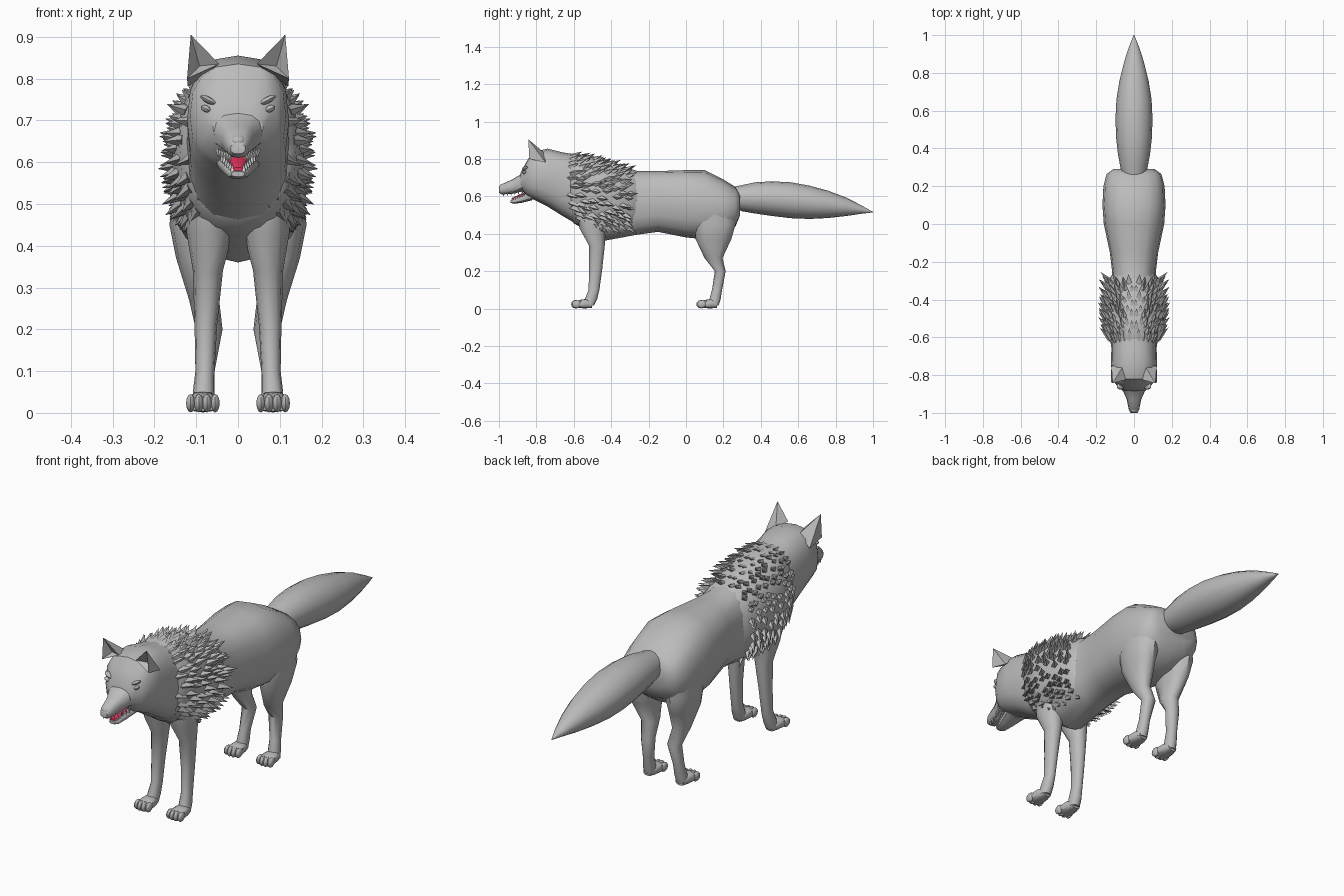
import bpy, bmesh, math, random
from mathutils import Vector, Matrix

random.seed(4)
if "Cube" in bpy.data.objects:
    bpy.data.objects.remove(bpy.data.objects["Cube"], do_unlink=True)


def material(name, r, g, b):
    m = bpy.data.materials.new(name)
    m.use_nodes = True
    m.diffuse_color = (r, g, b, 1)
    m.node_tree.nodes["Principled BSDF"].inputs["Base Color"].default_value = (r, g, b, 1)
    return m


FUR = material("grey fur", 0.5, 0.5, 0.5)
TONGUE = material("pink tongue", 0.8, 0.03, 0.1)
TOOTH = material("white teeth", 0.85, 0.85, 0.85)


def finish(name, bm, mat=FUR, mirror=False, angle=40):
    bmesh.ops.recalc_face_normals(bm, faces=bm.faces)
    mesh = bpy.data.meshes.new(name)
    bm.to_mesh(mesh)
    bm.free()
    mesh.materials.append(mat)
    ob = bpy.data.objects.new(name, mesh)
    bpy.context.collection.objects.link(ob)
    bpy.ops.object.select_all(action="DESELECT")
    ob.select_set(True)
    bpy.context.view_layer.objects.active = ob
    bpy.ops.object.shade_smooth_by_angle(angle=math.radians(angle))
    if mirror:
        ob.modifiers.new("Mirror", "MIRROR").use_mirror_merge = False
    return ob


def ring_point(t, power):
    c, s = math.cos(t), math.sin(t)
    return (math.copysign(abs(c) ** (2 / power), c), math.copysign(abs(s) ** (2 / power), s))


def loft(bm, rings, upright, sides=12, power=2.0):
    """Skin rings of (x, y, z, half width, half depth)."""
    loops = []
    for x, y, z, a, b in rings:
        loop = []
        for i in range(sides):
            u, v = ring_point(math.tau * i / sides, power)
            offset = (a * u, b * v, 0) if upright else (a * u, 0, b * v)
            loop.append(bm.verts.new(Vector((x, y, z)) + Vector(offset)))
        loops.append(loop)
    for p, q in zip(loops, loops[1:]):
        for i in range(sides):
            j = (i + 1) % sides
            bm.faces.new((p[i], p[j], q[j], q[i]))
    bm.faces.new(loops[0])
    bm.faces.new(loops[-1])


def along(profile):
    """Turn (y, bottom, top, half width) into rings."""
    return [(0, y, (lo + hi) / 2, w, (hi - lo) / 2) for y, lo, hi, w in profile]


def blob(bm, centre, size, turn=0):
    m = (Matrix.Translation(centre) @ Matrix.Rotation(turn, 4, "Y")
         @ Matrix.Diagonal((*size, 1)))
    bmesh.ops.create_uvsphere(bm, u_segments=10, v_segments=6, radius=1, matrix=m)


def tube(name, profile, sides=12, power=2.0, mat=FUR):
    bm = bmesh.new()
    loft(bm, along(profile), False, sides, power)
    return finish(name, bm, mat)


# Head, neck and trunk in one skin
tube("body", [
    (-.885, .64, .725, .06), (-.85, .60, .79, .095), (-.82, .585, .835, .115),
    (-.74, .545, .855, .122), (-.66, .495, .835, .12), (-.565, .44, .82, .125),
    (-.45, .36, .80, .125), (-.26, .395, .735, .115), (-.15, .41, .735, .128),
    (0, .38, .74, .16), (.1, .37, .74, .167), (.2, .39, .69, .162),
    (.265, .44, .65, .145), (.29, .5, .61, .11)], 16, 2.5)

# Muzzle, jaw and mouth
tube("muzzle", [(-1, .62, .645, .018), (-.985, .61, .665, .027), (-.93, .613, .69, .038),
                (-.88, .625, .72, .06), (-.84, .63, .76, .085)], 12, 2.5)
tube("lower_jaw", [(-.937, .565, .578, .016), (-.92, .56, .585, .025),
                   (-.88, .565, .607, .037), (-.82, .58, .63, .055)], 12, 2.5)
tube("tongue", [(-.932, .578, .588, .012), (-.91, .58, .602, .021),
                (-.86, .59, .622, .03)], 10, 2, TONGUE)
bm = bmesh.new()
blob(bm, (0, -.982, .65), (.02, .018, .015))
finish("nose", bm)

# Teeth: upper row points down, lower row points up
bm = bmesh.new()
for i in range(6):
    f = i / 5
    for x, y, z, flip in ((.018 + .03 * f, -.975 + .1 * f, .608 + .012 * f, math.pi),
                          (.014 + .024 * f, -.928 + .06 * f, .588 + .025 * f, 0)):
        bmesh.ops.create_cone(
            bm, segments=5, radius1=.006, radius2=0, depth=.022, cap_ends=True,
            matrix=Matrix.Translation((x, y, z)) @ Matrix.Rotation(flip, 4, "X"))
finish("teeth", bm, TOOTH, True)

# Eyes under heavy brows
bm = bmesh.new()
blob(bm, (.077, -.864, .728), (.014, .012, .008), -.5)
finish("eye", bm, FUR, True)
bm = bmesh.new()
blob(bm, (.07, -.858, .748), (.024, .018, .008), -.5)
finish("brow", bm, FUR, True)

# Ears with a hollow front
bm = bmesh.new()
tip, inner, outer, back_out, back_in, hollow = [bm.verts.new(p) for p in (
    (.113, -.843, .905), (.045, -.825, .835), (.122, -.838, .80),
    (.12, -.75, .78), (.06, -.755, .83), (.092, -.805, .83))]
for face in ((tip, inner, hollow), (tip, hollow, outer), (inner, outer, hollow),
             (tip, outer, back_out), (tip, back_out, back_in), (tip, back_in, inner),
             (inner, back_in, back_out, outer)):
    bm.faces.new(face)
finish("ear", bm, FUR, True, 30)

# Mane: a thick collar covered in swept-back tufts
mane = [(-.625, .50, .822, .115), (-.6, .455, .83, .14), (-.5, .40, .815, .158),
        (-.38, .40, .78, .15), (-.29, .41, .745, .132), (-.26, .43, .73, .11)]
tube("mane", mane, 20, 2.3)


def mane_point(y, t):
    for p, q in zip(mane, mane[1:]):
        if y <= q[0]:
            break
    f = min(1, (y - p[0]) / (q[0] - p[0]))
    lo, hi, w = (p[k] + (q[k] - p[k]) * f for k in (1, 2, 3))
    u, v = ring_point(t, 2.3)
    return Vector((w * u, y, (lo + hi) / 2 + (hi - lo) / 2 * v))


bm = bmesh.new()
for row in range(9):
    for i in range(13):
        t = -1.0 + (i + .5 * (row % 2) + random.uniform(-.25, .25)) * .2
        y = -.605 + row * .036 + random.uniform(-.012, .012)
        p = mane_point(y, t)
        out = Vector((math.cos(t), 0, math.sin(t)))
        side = Vector((-math.sin(t), 0, math.cos(t)))
        size = random.uniform(.75, 1.25)
        lift = (.012 + .024 * abs(math.cos(t))) * size
        base = [bm.verts.new(p + d) for d in (
            side * .017 - out * .008, Vector((0, -.025, 0)) - out * .004,
            side * -.017 - out * .008, Vector((0, .018, 0)) - out * .012)]
        crest = bm.verts.new(p + out * lift + Vector((0, .042 * size, -.006)))
        for a, b in zip(base, base[1:] + base[:1]):
            bm.faces.new((a, b, crest))
        bm.faces.new(base)
finish("mane_tufts", bm, FUR, True, 60)

# Bushy tail
tube("tail", [(.25, .54, .65, .06), (.3, .52, .66, .072), (.37, .508, .675, .085),
              (.46, .495, .68, .095), (.56, .483, .675, .098), (.66, .479, .657, .093),
              (.76, .484, .63, .077), (.86, .495, .592, .052), (.94, .507, .55, .026),
              (1, .514, .517, .002)], 16)


# Legs and toed paws
def leg(name, rings, toe_y):
    bm = bmesh.new()
    loft(bm, rings, True, 12, 2.2)
    finish(name + "_leg", bm, FUR, True)
    bm = bmesh.new()
    x = .084
    loft(bm, [(x, toe_y + .018, .021, .033, .017), (x, toe_y + .045, .024, .037, .022),
              (x, toe_y + .08, .026, .033, .025), (x, toe_y + .112, .022, .022, .018)],
         False, 12, 2.6)
    for k in range(4):
        lead = .006 if k in (1, 2) else 0
        blob(bm, (x + (k - 1.5) * .0195, toe_y + .03 - lead, .023), (.0115, .024, .022))
    finish(name + "_paw", bm, FUR, True)


leg("front", [(.07, -.49, .52, .05, .09), (.068, -.5, .43, .055, .07),
              (.072, -.477, .34, .036, .043), (.077, -.483, .21, .027, .035),
              (.079, -.492, .1, .023, .029), (.082, -.508, .05, .026, .033),
              (.084, -.52, .015, .026, .028)], -.615)
leg("hind", [(.09, .14, .6, .06, .11), (.1, .155, .45, .064, .11),
             (.098, .147, .37, .05, .095), (.081, .147, .27, .036, .048),
             (.069, .183, .2, .032, .029), (.079, .166, .1, .023, .027),
             (.082, .155, .05, .026, .03), (.084, .148, .015, .026, .026)], .055)
